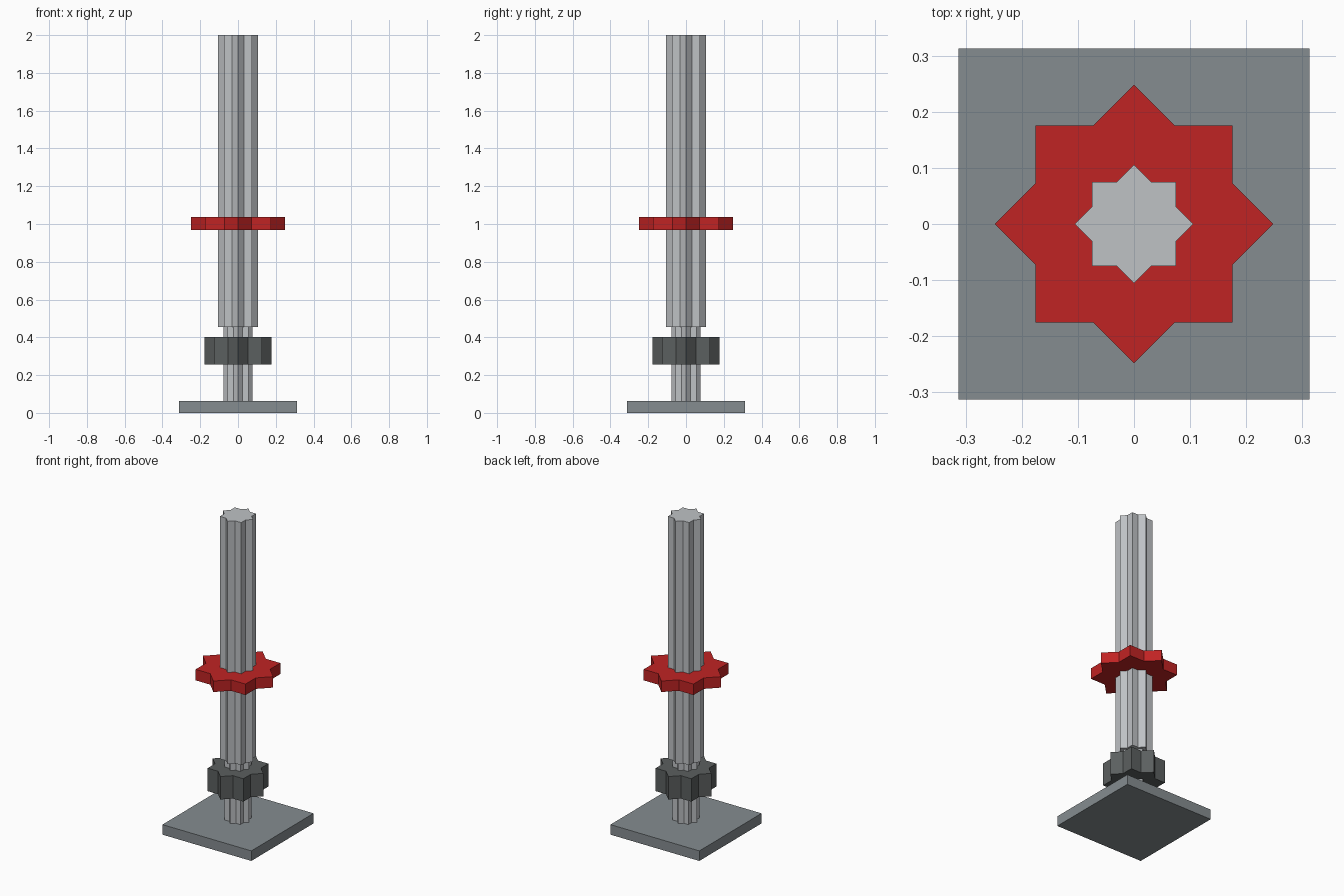
import bpy
import bmesh
from math import cos, sin, pi

cube = bpy.data.objects.get("Cube")
if cube:
    bpy.data.objects.remove(cube, do_unlink=True)


def material(name, rgb):
    mat = bpy.data.materials.new(name)
    mat.use_nodes = True
    color = (*rgb, 1.0)
    mat.diffuse_color = color
    mat.node_tree.nodes["Principled BSDF"].inputs["Base Color"].default_value = color
    return mat


def square(half):
    return [(-half, -half), (half, -half), (half, half), (-half, half)]


def star(radius):
    """Eight-pointed outline of two overlapping squares."""
    inner = radius * cos(pi / 4) / cos(pi / 8)
    return [((inner if i % 2 else radius) * cos(i * pi / 8),
             (inner if i % 2 else radius) * sin(i * pi / 8)) for i in range(16)]


def prism(name, outline, bottom, top, mat):
    """Extrude a flat outline from one height to another."""
    bm = bmesh.new()
    face = bm.faces.new([bm.verts.new((x, y, bottom)) for x, y in outline])
    result = bmesh.ops.extrude_face_region(bm, geom=[face], use_keep_orig=True)
    verts = [v for v in result["geom"] if isinstance(v, bmesh.types.BMVert)]
    bmesh.ops.translate(bm, verts=verts, vec=(0, 0, top - bottom))
    bmesh.ops.recalc_face_normals(bm, faces=bm.faces)
    mesh = bpy.data.meshes.new(name)
    bm.to_mesh(mesh)
    bm.free()
    mesh.materials.append(mat)
    obj = bpy.data.objects.new(name, mesh)
    bpy.context.collection.objects.link(obj)
    return obj


slate = material("slate grey", (0.235, 0.265, 0.28))
steel = material("light steel", (0.52, 0.54, 0.56))
charcoal = material("charcoal", (0.105, 0.115, 0.115))
red = material("red", (0.53, 0.017, 0.017))

# Square foot plate
prism("base_plate", square(0.313), 0, 0.064, slate)
# Slim post and its dark collar
prism("lower_post", star(0.078), 0.064, 0.455, steel)
prism("collar", star(0.178), 0.256, 0.402, charcoal)
# Thick post with its red ring
prism("upper_post", star(0.106), 0.455, 2.0, steel)
prism("red_ring", star(0.248), 0.967, 1.037, red)
